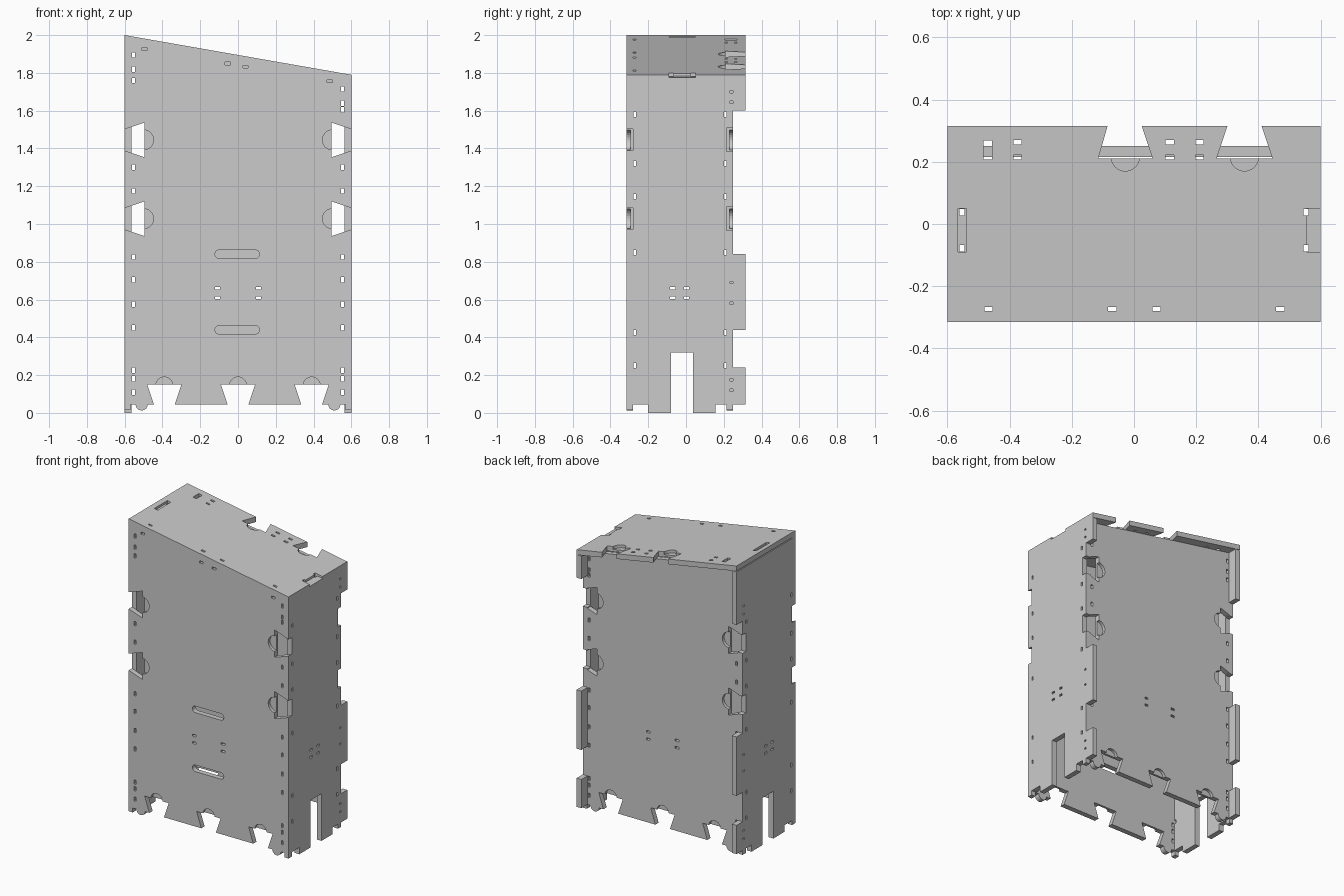
import bpy, bmesh, math

if "Cube" in bpy.data.objects:
    bpy.data.objects.remove(bpy.data.objects["Cube"])

T = 0.035                                   # sheet thickness
YF, YB = -0.315, 0.25                       # outer planes of front and back panels
slope = lambda x: 1.895 - 0.175 * x         # upper surface of the lid


def prism(bm, pts, axis, a, b):
    """Extrude a 2D outline along an axis from a to b."""
    place = {'x': lambda u, v, w: (w, u, v),
             'y': lambda u, v, w: (u, w, v),
             'z': lambda u, v, w: (u, v, w)}[axis]
    lo = [bm.verts.new(place(u, v, a)) for u, v in pts]
    hi = [bm.verts.new(place(u, v, b)) for u, v in pts]
    faces = [bm.faces.new(lo), bm.faces.new(hi)]
    for i in range(len(pts)):
        j = (i + 1) % len(pts)
        faces.append(bm.faces.new((lo[i], lo[j], hi[j], hi[i])))
    bmesh.ops.recalc_face_normals(bm, faces=faces)


def rect(u, v, w, h):
    return [(u - w/2, v - h/2), (u + w/2, v - h/2), (u + w/2, v + h/2), (u - w/2, v + h/2)]


def arc(u, v, r, a0, a1, n=12):
    return [(u + r * math.cos(math.radians(a0 + (a1 - a0) * i / n)),
             v + r * math.sin(math.radians(a0 + (a1 - a0) * i / n))) for i in range(n + 1)]


def obj(name, bm):
    me = bpy.data.meshes.new(name)
    bm.to_mesh(me)
    bm.free()
    ob = bpy.data.objects.new(name, me)
    bpy.context.collection.objects.link(ob)
    return ob


def panel(name, outline, axis, a, b, cuts):
    """Sheet with cuts given as (outline, from, to) along the same axis."""
    bm = bmesh.new()
    prism(bm, outline, axis, a, b)
    ob = obj(name, bm)
    cb = bmesh.new()
    for pts, c, d in cuts:
        prism(cb, pts, axis, c, d)
    cutter = obj(name + "_cutter", cb)
    cutter.hide_render = True
    mod = ob.modifiers.new("cut", 'BOOLEAN')
    mod.operation, mod.solver, mod.object = 'DIFFERENCE', 'EXACT', cutter
    mod.use_self = True
    bpy.context.view_layer.objects.active = ob
    bpy.ops.object.modifier_apply(modifier=mod.name)
    bpy.data.objects.remove(cutter)
    return ob


def wall(name, hx, y0, y1, outer, slots):
    """Front or back wall with dovetails, finger pockets and bolt holes."""
    # lower edge with round feet and three dovetail notches
    pts = [(-hx, 0.045)] + arc(-0.51, 0.045, 0.032, 180, 360)
    for x in (-0.39, 0, 0.39):
        pts += [(x - 0.055, 0.045), (x - 0.09, 0.15), (x + 0.09, 0.15), (x + 0.055, 0.045)]
    pts += arc(0.51, 0.045, 0.032, 180, 360) + [(hx, 0.045)]
    pts += [(hx, slope(hx) - T), (-hx, slope(-hx) - T)]
    thru = (y0 - 0.02, y1 + 0.02)
    s = 1 if outer == y0 else -1
    pocket = tuple(sorted((outer - s * 0.02, outer + s * 0.02)))
    cuts = []
    for x in (-0.39, 0, 0.39):
        cuts.append((arc(x, 0.145, 0.045, 0, 180), *pocket))
    for m in (-1, 1):
        for z in (1.445, 1.028):
            cuts.append(([(m * 0.62, z - 0.05), (m * 0.495, z - 0.092),
                          (m * 0.495, z + 0.092), (m * 0.62, z + 0.05)], *thru))
            a = arc(0.5, z, 0.053, 90, 270)
            cuts.append(([(m * u, v) for u, v in a], *pocket))
        upper = (1.895, 1.82, 1.76) if m < 0 else (1.715, 1.64, 1.605)
        for z in upper + (1.30, 1.175, 0.825, 0.705, 0.575, 0.45, 0.225, 0.18, 0.11):
            cuts.append((rect(m * 0.553, z, 0.014, 0.028), *thru))
        for z in (0.66, 0.61):
            cuts.append((rect(m * 0.108, z, 0.028, 0.014), *thru))
    if slots:
        # two long rounded slots and the bolt holes under the lid
        for z in (0.84, 0.44):
            cuts.append((arc(-0.1, z, 0.022, 90, 270) + arc(0.092, z, 0.022, -90, 90), *thru))
        for x in (-0.495, -0.055, 0.04, 0.485):
            cuts.append((rect(x, slope(x) - 0.055, 0.028, 0.014), *pocket))
    return panel(name, pts, 'y', y0, y1, cuts)


wall("front_panel", 0.6, YF, YF + T, YF, True)
wall("back_panel", 0.6 - T, YB - T, YB, YB, False)

# side panels with rear tabs, feet and a cable slot
for name, m in (("left_side_panel", -1), ("right_side_panel", 1)):
    x0, x1 = sorted((m * (0.6 - T), m * 0.6))
    top = slope(m * 0.6 - (0 if m > 0 else -T)) - T
    y = YF + T
    pts = [(y, 0.0 + 0.045), (-0.2, 0.045), (-0.2, 0), (-0.08, 0), (-0.08, 0.32), (0.038, 0.32),
           (0.038, 0), (0.155, 0), (0.155, 0.045), (0.315, 0.045), (0.315, 0.24), (YB, 0.24),
           (YB, 0.44), (0.315, 0.44), (0.315, 0.84), (YB, 0.84), (YB, 1.6), (0.315, 1.6),
           (0.315, top), (y, top)]
    thru = (x0 - 0.02, x1 + 0.02)
    cuts = [(rect(YB, z, 2 * T, 0.125), *thru) for z in (1.445, 1.028)]
    for z in (1.58, 1.32, 1.145, 0.85, 0.425, 0.25):
        for yy in (-0.2725, 0.208):
            cuts.append((rect(yy, z, 0.013, 0.026), *thru))
    for z in (1.7, 1.645, 0.69, 0.58, 0.175, 0.12):
        cuts.append((rect(0.24, z, 0.016, 0.012), *thru))
    for yy in (-0.07, 0.003):
        for z in (0.66, 0.61):
            cuts.append((rect(yy, z, 0.028, 0.014), *thru))
    panel(name, pts, 'x', x0, x1, cuts)
    # blind cable-slot strip is left open; small foot under the front corner
    bm = bmesh.new()
    prism(bm, rect(m * 0.585, YF + T / 2, 0.03, T), 'z', 0.015, 0.045)
    prism(bm, rect(m * 0.585, YB - T / 2, 0.03, T), 'z', 0.015, 0.045)
    obj(name + "_feet", bm)

# sloping lid, cut flat and then sheared
pts = [(-0.6, YF), (0.6, YF), (0.6, 0.315),
       (0.41, 0.315), (0.445, 0.21), (0.265, 0.21), (0.30, 0.315),
       (0.025, 0.315), (0.06, 0.21), (-0.115, 0.21), (-0.085, 0.315), (-0.6, 0.315)]
thru, shallow = (-0.06, 0.02), (-0.015, 0.02)
cuts = [(arc(x, 0.215, 0.045, 180, 360), -0.02, 0.02) for x in (-0.028, 0.355)]
for x in (-0.375, 0.115, 0.21):
    cuts += [(rect(x, yy, 0.026, 0.014), *thru) for yy in (0.263, 0.214)]
cuts.append((rect(-0.47, 0.238, 0.026, 0.062), *thru))
for x in (-0.467, -0.07, 0.072, 0.47):
    cuts.append((rect(x, -0.273, 0.026, 0.014), *thru))
cuts += [(rect(-0.552, -0.02, 0.026, 0.14), *shallow), (rect(0.585, -0.02, 0.062, 0.14), *shallow)]
for x in (-0.552, 0.552):
    cuts += [(rect(x, yy, 0.016, 0.022), *thru) for yy in (0.038, -0.078)]
lid = panel("sloping_lid", pts, 'z', -T, 0, cuts)
for v in lid.data.vertices:
    v.co.z += slope(v.co.x)
